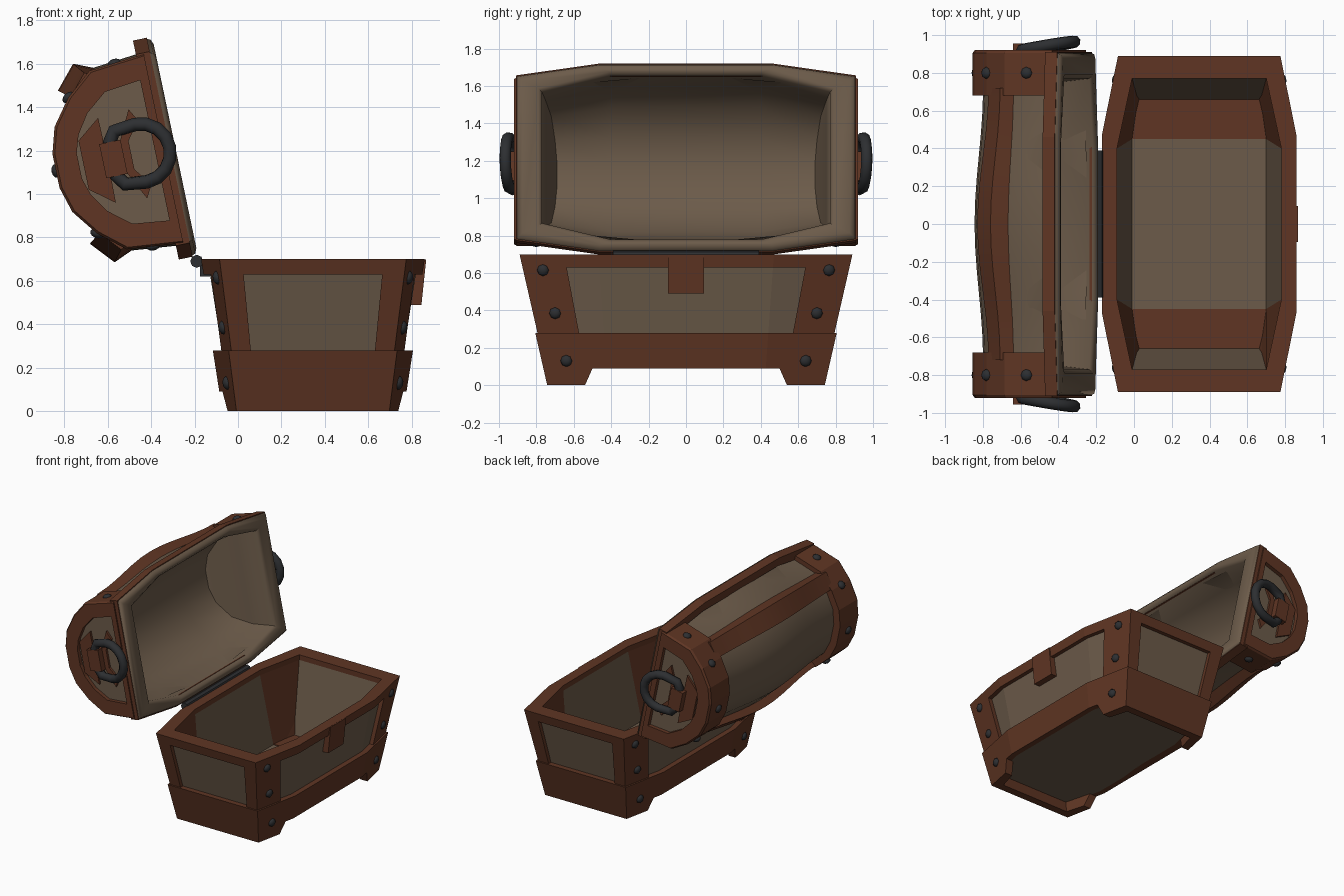
import bpy, bmesh, math
from mathutils import Matrix, Vector

if "Cube" in bpy.data.objects:
    bpy.data.objects.remove(bpy.data.objects["Cube"])


def mat(name, r, g, b):
    m = bpy.data.materials.new(name)
    m.diffuse_color = (r, g, b, 1)
    m.use_nodes = True
    m.node_tree.nodes["Principled BSDF"].inputs["Base Color"].default_value = m.diffuse_color
    return m


WOOD = mat("red_wood", 0.115, 0.036, 0.017)
TAN = mat("tan_wood", 0.15, 0.105, 0.068)
IRON = mat("dark_iron", 0.026, 0.028, 0.031)

# Frames: chest base, and the lid (x across opening, y along length, z = depth)
BASE = Matrix.Translation((0.345, 0, 0))
LID = Matrix(((-0.205, 0, -0.979, -0.295), (0, 1, 0, 0),
              (0.979, 0, -0.205, 1.22), (0, 0, 0, 1)))


def finish(bm, name, mats, frame, smooth=False):
    bmesh.ops.recalc_face_normals(bm, faces=bm.faces)
    me = bpy.data.meshes.new(name)
    bm.to_mesh(me)
    bm.free()
    for m in mats:
        me.materials.append(m)
    ob = bpy.data.objects.new(name, me)
    bpy.context.collection.objects.link(ob)
    ob.matrix_world = frame
    if smooth:
        bpy.ops.object.select_all(action='DESELECT')
        ob.select_set(True)
        bpy.context.view_layer.objects.active = ob
        bpy.ops.object.shade_smooth_by_angle(angle=math.radians(45))
    return ob


def loft(name, rings, mats, frame, closed=True, wrap=False, cap0=False, cap1=False,
         facemat=None, capmat=0, smooth=False):
    bm = bmesh.new()
    vs = [[bm.verts.new(p) for p in r] for r in rings]
    n = len(rings[0])
    for i in range(len(vs) if wrap else len(vs) - 1):
        a, b = vs[i], vs[(i + 1) % len(vs)]
        for k in range(n if closed else n - 1):
            f = bm.faces.new((a[k], a[(k + 1) % n], b[(k + 1) % n], b[k]))
            f.material_index = facemat(i, k) if facemat else 0
    if cap0:
        bm.faces.new(vs[0])
    if cap1:
        bm.faces.new(vs[-1]).material_index = capmat
    return finish(bm, name, mats, frame, smooth)


def prism(name, a, b, m, frame):
    return loft(name, [a, b], [m], frame, cap0=True, cap1=True)


def box(name, lo, hi, m, frame):
    ring = lambda z: [(lo[0], lo[1], z), (hi[0], lo[1], z), (hi[0], hi[1], z), (lo[0], hi[1], z)]
    return prism(name, ring(lo[2]), ring(hi[2]), m, frame)


def rivet(name, p, normal, frame):
    bm = bmesh.new()
    bmesh.ops.create_uvsphere(bm, u_segments=8, v_segments=6, radius=0.032)
    rot = Vector(normal).to_track_quat('Z', 'Y').to_matrix().to_4x4()
    bm.transform(Matrix.Translation(p) @ rot @ Matrix.Diagonal((1, 1, 0.65, 1)))
    finish(bm, name, [IRON], frame, True)


def plan(e, m, hy, ym, z):
    """Eight-sided bulging outline."""
    return [(m, ym, z), (e, hy, z), (-e, hy, z), (-m, ym, z),
            (-m, -ym, z), (-e, -hy, z), (e, -hy, z), (m, -ym, z)]


def dims(z, off=0.0):
    t = z / 0.7
    return (0.34 + 0.09 * t + off, 0.405 + 0.11 * t + off, 0.73 + 0.16 * t + off, 0.42 + 0.05 * t)


def side_x(y, z, off=0.0):
    e, m, hy, ym = dims(z, off)
    return m if y < ym else m + (e - m) * (y - ym) / (hy - ym)


outer = lambda z, off=0.0: plan(*dims(z, off), z)
mouth = (0.355, 0.435, 0.77, 0.40)

# Base: recessed panels and hollow inside, corner facets in red wood
loft("base_panels", [outer(0.09, -0.03), outer(0.66, -0.03), plan(*mouth, 0.66),
                     plan(0.325, 0.355, 0.66, 0.45, 0.12)], [TAN, WOOD], BASE, cap0=True, cap1=True,
     facemat=lambda i, k: 1 if i == 2 and k in (0, 2, 4, 6) else 0)
loft("base_rim", [outer(0.63), outer(0.70), plan(*mouth, 0.70), plan(*mouth, 0.63)],
     [WOOD], BASE, wrap=True)
loft("base_skirt", [outer(0.09, 0.012), outer(0.28, 0.012), outer(0.28, -0.05), outer(0.09, -0.05)],
     [WOOD], BASE, wrap=True)

for s in (1, -1):
    # Feet: C-shaped, running around each end
    def foot(z, y1):
        e, m, hy, ym = dims(z, 0.012)
        a, t = side_x(y1, z, 0.012), 0.06
        return [(a, s * y1, z), (e, s * hy, z), (-e, s * hy, z), (-a, s * y1, z), (-a + t, s * y1, z),
                (-e + t, s * (hy - t), z), (e - t, s * (hy - t), z), (a - t, s * y1, z)]
    prism("foot_end", foot(0, 0.54), foot(0.09, 0.50), WOOD, BASE)
    # Boards on the inside floor
    board = lambda z: [(0.354, s * 0.45, z), (0.325, s * 0.66, z), (-0.325, s * 0.66, z), (-0.354, s * 0.45, z)]
    prism("floor_board", board(0.11), board(0.125), WOOD, BASE)
    for sx in (1, -1):
        # Corner posts
        def post(z, y1, px):
            e, m, hy, ym = dims(z)
            a, t = side_x(y1, z), 0.04
            pts = [(a, y1), (e, hy), (px, hy), (px, hy - t), (e - t, hy - t), (a - t, y1)]
            return [(sx * x, s * y, z) for x, y in pts]
        prism("corner_post", post(0.27, 0.57, 0.285), post(0.64, 0.64, 0.32), WOOD, BASE)
        for y, z, off in ((0.765, 0.615, 0), (0.70, 0.385, 0), (0.64, 0.13, 0.012)):
            rivet("base_rivet", (sx * side_x(y, z, off), s * y, z), (sx, s * 0.2, -0.15), BASE)

# Latch plate and hinge
prism("latch_plate", [(0.44, -0.095, 0.49), (0.5, -0.095, 0.49), (0.5, 0.095, 0.49), (0.44, 0.095, 0.49)],
      [(0.46, -0.095, 0.699), (0.522, -0.095, 0.699), (0.522, 0.095, 0.699), (0.46, 0.095, 0.699)], WOOD, BASE)
circle = [(0.03 * math.cos(k * math.pi / 4), 0.03 * math.sin(k * math.pi / 4)) for k in range(8)]
prism("hinge_pin", [(x, -0.39, z) for x, z in circle], [(x, 0.39, z) for x, z in circle],
      IRON, Matrix.Translation((-0.19, 0, 0.69)))
I4 = Matrix.Identity(4)
box("hinge_leaf", (-0.175, -0.38, 0.62), (-0.13, 0.38, 0.68), IRON, I4)

# Lid: rim, rounded lip and hollow inside
rim = (0.45, 0.515, 0.91, 0.46)
ring = lambda z, d: plan(*[v - d for v in rim[:3]], rim[3], z)
loft("lid_rim", [ring(0.02, 0), ring(0.085, 0), ring(0.085, 0.07), ring(0.02, 0.07)], [WOOD], LID, wrap=True)
loft("lid_lining", [ring(0.025, 0.004), ring(0.005, 0.012), ring(-0.005, 0.035),
                    plan(0.375, 0.465, 0.79, 0.41, -0.003), plan(0.358, 0.448, 0.77, 0.40, 0.015),
                    plan(0.345, 0.42, 0.75, 0.40, 0.18), plan(0.29, 0.34, 0.72, 0.40, 0.33),
                    plan(0.18, 0.20, 0.70, 0.40, 0.43), plan(0.07, 0.07, 0.69, 0.40, 0.465)],
     [TAN], LID, cap1=True, smooth=True)

half = [(0.445, 0.05), (0.42, 0.31), (0.32, 0.43), (0.2, 0.52), (0.08, 0.555)]
arch = half + [(-u, v) for u, v in reversed(half)]
slice_at = lambda pts, y, k=1.0, ku=None: [(u * (ku or k), y, v * k) for u, v in pts]

# Barrel panels and lengthwise ribs, swelling toward the middle
stations = [-0.72 + 0.12 * i for i in range(13)]
swell = lambda y: 0.5 + 0.5 * math.cos(math.pi * y / 0.72)
loft("lid_panels", [slice_at(arch, y, 0.9 + 0.08 * swell(y), 0.92 + 0.1 * swell(y)) for y in stations],
     [TAN], LID, closed=False, smooth=True)
for s in (1, -1):
    rib = [(s * 0.36, 0.471), (s * 0.467, 0.377), (s * 0.43, 0.29), (s * 0.32, 0.40)]
    loft("lid_rib", [slice_at(rib, y, 0.89 + 0.11 * swell(y)) for y in stations],
         [WOOD], LID, cap0=True, cap1=True, smooth=True)

inner = [(0.33, 0.09), (0.31, 0.26), (0.23, 0.36), (0.14, 0.42), (0.06, 0.445)]
inner += [(-u, v) for u, v in reversed(inner)]
left_leaf = [(0.2, 0.315), (0.115, 0.425), (-0.115, 0.425), (-0.2, 0.315), (-0.09, 0.313), (0.09, 0.313)]
right_leaf = [(0.21, 0.17), (0.15, 0.137), (0.067, 0.2), (-0.067, 0.2), (-0.15, 0.137), (-0.21, 0.17),
              (-0.08, 0.235), (0.08, 0.235)]
for s in (1, -1):
    # End band and framed end panel
    loft("lid_end_band", [slice_at(arch, s * 0.68, 0.85), slice_at(arch, s * 0.68), slice_at(arch, s * 0.89)],
         [WOOD], LID, closed=False)
    loft("lid_end_frame", [slice_at(arch, s * 0.885), slice_at(arch, s * 0.905), slice_at(arch, s * 0.92, 0.98),
                           slice_at(inner, s * 0.92), slice_at(inner, s * 0.89)],
         [WOOD, TAN], LID, cap1=True, capmat=1)
    for u, v in ((0.43, 0.19), (0.32, 0.43), (0, 0.555), (-0.32, 0.43), (-0.43, 0.19)):
        rivet("lid_rivet", (u, s * 0.80, v), (u * 1.5, 0, max(0.06, v - 0.13)), LID)
    # Ornament, clasp and ring handle
    for leaf in (left_leaf, right_leaf):
        prism("end_ornament", slice_at(leaf, s * 0.88), slice_at(leaf, s * 0.907), WOOD, LID)
    lo, hi = sorted((s * 0.88, s * 0.955))
    box("handle_clasp", (-0.08, lo, 0.235), (0.08, hi, 0.335), WOOD, LID)
    pts = [(0.08, 0.285), (0.125, 0.255)]
    pts += [(0.135 * math.cos(a), 0.155 - 0.135 * math.sin(a)) for a in [i * math.pi / 8 for i in range(9)]]
    pts += [(-0.125, 0.255), (-0.08, 0.285)]
    cu = bpy.data.curves.new("ring_handle", 'CURVE')
    cu.dimensions = '3D'
    cu.bevel_depth, cu.bevel_resolution = 0.032, 2
    sp = cu.splines.new('POLY')
    sp.points.add(len(pts) - 1)
    for q, (u, v) in zip(sp.points, pts):
        q.co = (u, s * (0.97 - 0.17 * v), v, 1)
    sp.use_cyclic_u = True
    cu.materials.append(IRON)
    ob = bpy.data.objects.new("ring_handle", cu)
    bpy.context.collection.objects.link(ob)
    ob.matrix_world = LID
